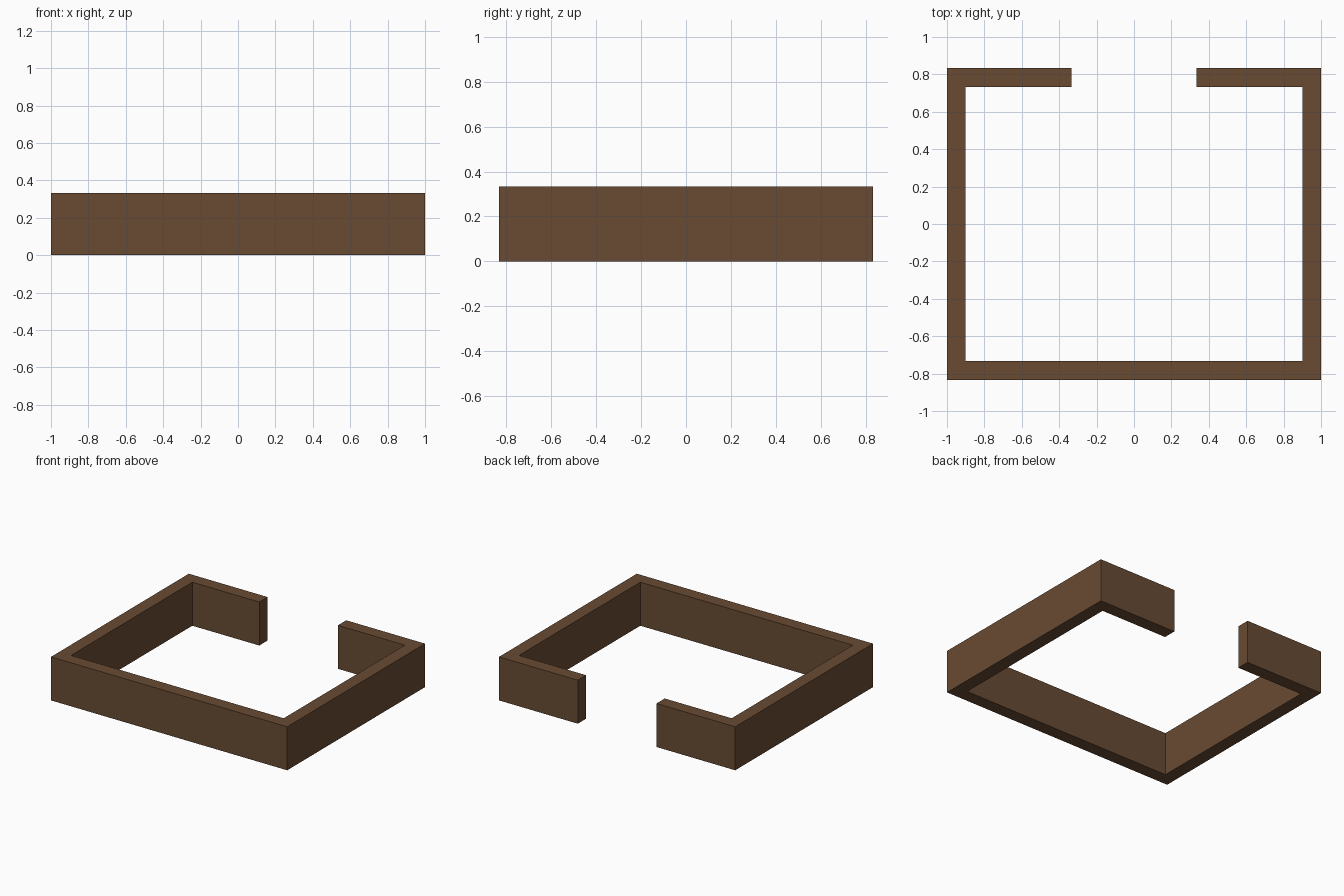
import bpy
import bmesh

cube = bpy.data.objects.get("Cube")
if cube:
    bpy.data.objects.remove(cube, do_unlink=True)

HALF_X, HALF_Y, HEIGHT = 1.0, 0.833, 0.333
THICK, HALF_GAP = 0.1, 0.333

# Brown wall colour
brown = bpy.data.materials.new("brown")
brown.use_nodes = True
color = (0.14, 0.07, 0.033, 1.0)
brown.diffuse_color = color
brown.node_tree.nodes["Principled BSDF"].inputs["Base Color"].default_value = color

# Left half of the wall outline, from the outer front round to the inner front
in_x, in_y = HALF_X - THICK, HALF_Y - THICK
half = [(HALF_X, -HALF_Y), (HALF_X, HALF_Y), (HALF_GAP, HALF_Y),
        (HALF_GAP, in_y), (in_x, in_y), (in_x, -in_y)]
outline = half + [(-x, y) for x, y in reversed(half)]

# Extrude the mirrored outline into one continuous wall with a rear opening
bm = bmesh.new()
base = bm.faces.new([bm.verts.new((x, y, 0)) for x, y in outline])
top = bmesh.ops.extrude_face_region(bm, geom=[base], use_keep_orig=True)["geom"]
bmesh.ops.translate(bm, vec=(0, 0, HEIGHT),
                    verts=[v for v in top if isinstance(v, bmesh.types.BMVert)])
bmesh.ops.recalc_face_normals(bm, faces=bm.faces)

mesh = bpy.data.meshes.new("enclosure_wall")
bm.to_mesh(mesh)
bm.free()
mesh.materials.append(brown)
wall = bpy.data.objects.new("enclosure_wall", mesh)
bpy.context.collection.objects.link(wall)
